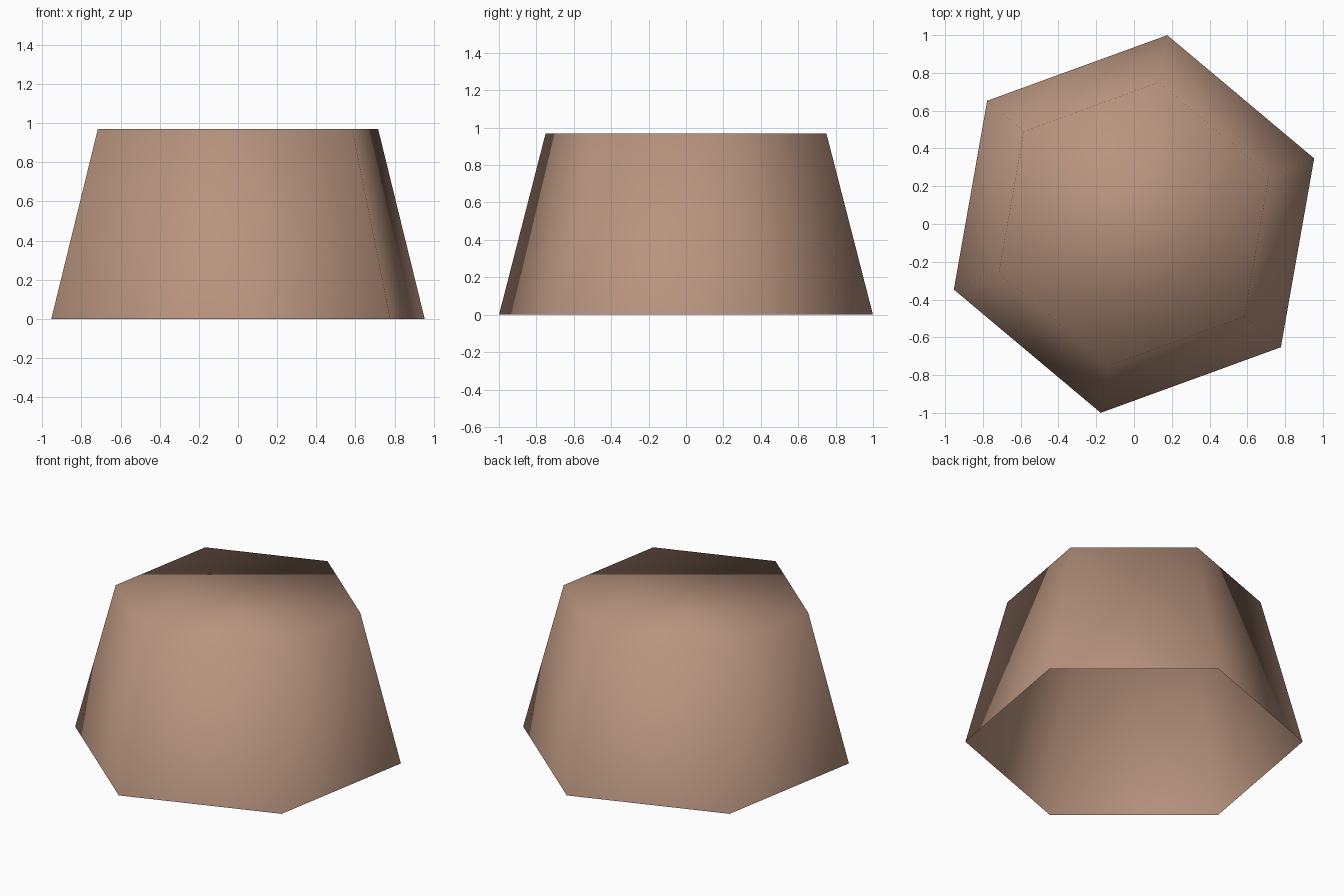
import bpy
import bmesh
from math import cos, sin, radians

cube = bpy.data.objects.get("Cube")
if cube:
    bpy.data.objects.remove(cube, do_unlink=True)

SIDES = 6
TURN = radians(20)
BASE_RADIUS = 1.015
TOP_RADIUS = 0.762
HEIGHT = 0.97

# Clay colour
clay = bpy.data.materials.new("warm_clay")
clay.use_nodes = True
colour = (0.48, 0.295, 0.21, 1)
clay.diffuse_color = colour
bsdf = next(n for n in clay.node_tree.nodes if n.type == "BSDF_PRINCIPLED")
bsdf.inputs["Base Color"].default_value = colour
bsdf.inputs["Roughness"].default_value = 0.8


def ring(bm, radius, z):
    """Add one horizontal ring of vertices."""
    angles = [TURN + radians(360 / SIDES) * i for i in range(SIDES)]
    return [bm.verts.new((radius * cos(a), radius * sin(a), z)) for a in angles]


# Tapered six-sided shell: closed on top, open underneath
bm = bmesh.new()
base = ring(bm, BASE_RADIUS, 0)
top = ring(bm, TOP_RADIUS, HEIGHT)
for i in range(SIDES):
    j = (i + 1) % SIDES
    bm.faces.new((base[i], base[j], top[j], top[i]))
bm.faces.new(top)

# Soft shading across every edge
for face in bm.faces:
    face.smooth = True

mesh = bpy.data.meshes.new("tapered_shell")
bm.to_mesh(mesh)
bm.free()
mesh.materials.append(clay)
shell = bpy.data.objects.new("tapered_shell", mesh)
bpy.context.collection.objects.link(shell)
